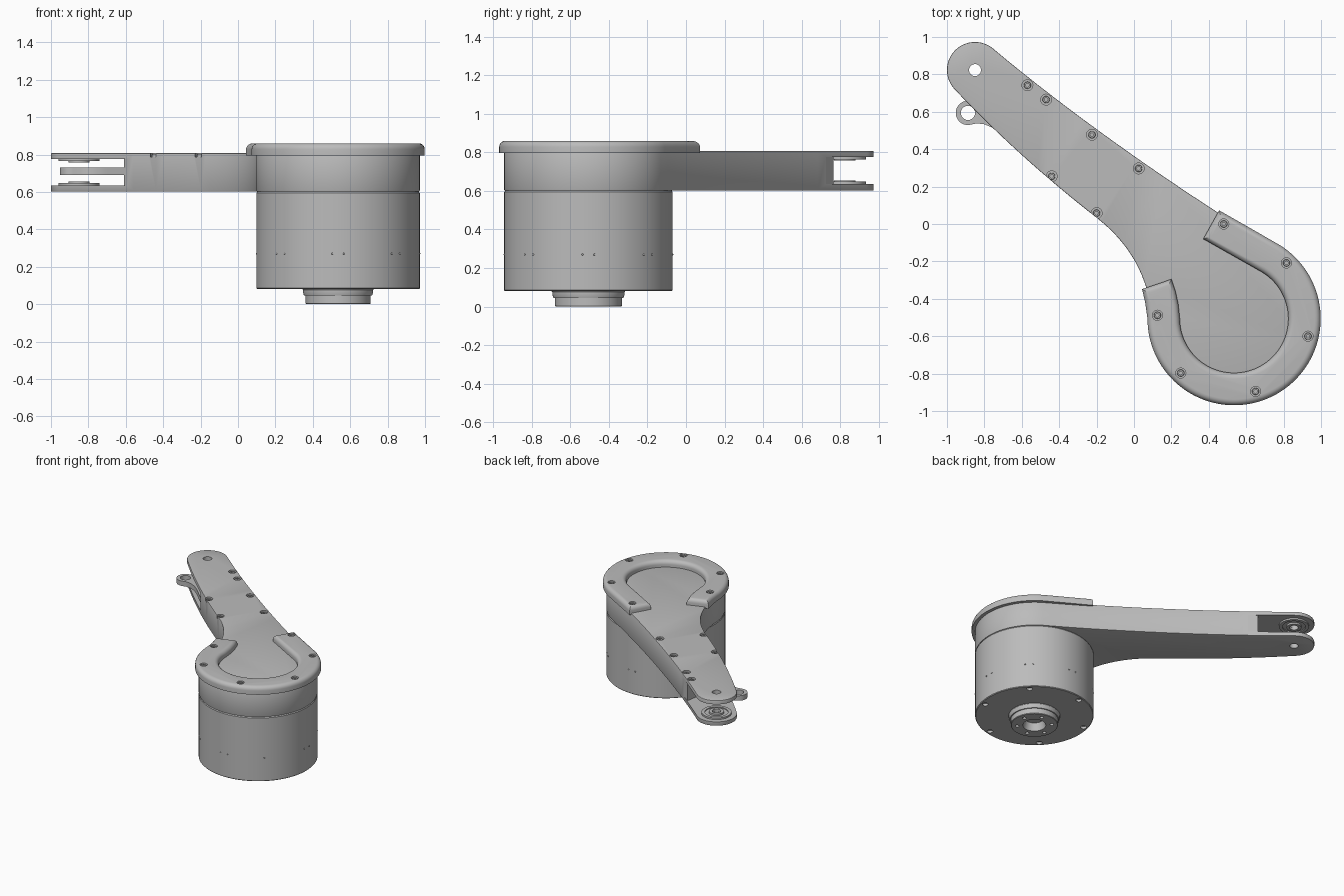
import bpy, bmesh
from math import sin, cos, radians, pi
from mathutils import Vector
from mathutils.geometry import interpolate_bezier

if "Cube" in bpy.data.objects:
    bpy.data.objects.remove(bpy.data.objects["Cube"])

grey = bpy.data.materials.new("machined grey")
grey.use_nodes = True
GREY = (0.5, 0.5, 0.5, 1)
grey.diffuse_color = GREY
grey.node_tree.nodes["Principled BSDF"].inputs["Base Color"].default_value = GREY

MOTOR = (0.535, -0.506)
TIP = (-0.85, 0.823)
LUG = (-0.888, 0.594)


def finish(bm, name):
    bmesh.ops.recalc_face_normals(bm, faces=bm.faces)
    mesh = bpy.data.meshes.new(name)
    bm.to_mesh(mesh)
    bm.free()
    mesh.materials.append(grey)
    obj = bpy.data.objects.new(name, mesh)
    bpy.context.collection.objects.link(obj)
    return obj


def activate(obj):
    bpy.ops.object.select_all(action="DESELECT")
    obj.select_set(True)
    bpy.context.view_layer.objects.active = obj


def smooth(obj):
    activate(obj)
    bpy.ops.object.shade_smooth_by_angle(angle=radians(30))
    return obj


def arc(centre, r, a0, a1, n=48):
    angles = [radians(a0 + (a1 - a0) * i / n) for i in range(n + 1)]
    return [(centre[0] + r * cos(a), centre[1] + r * sin(a)) for a in angles]


def bezier(a, b, c, d, n=20):
    # interior points only, so that neighbours supply the ends
    pts = interpolate_bezier(*[Vector((*p, 0)) for p in (a, b, c, d)], n)
    return [p.to_2d()[:] for p in pts[1:-1]]


def prism(name, outline, z0, z1, top_round=0, bottom_round=0, segments=4):
    bm = bmesh.new()
    base = bm.faces.new([bm.verts.new((x, y, z0)) for x, y in outline])
    ext = bmesh.ops.extrude_face_region(bm, geom=[base], use_keep_orig=True)
    bmesh.ops.translate(bm, vec=(0, 0, z1 - z0),
                        verts=[g for g in ext["geom"] if isinstance(g, bmesh.types.BMVert)])
    for z, amount in ((z1, top_round), (z0, bottom_round)):
        if amount:
            rim = [e for e in bm.edges if all(abs(v.co.z - z) < 1e-5 for v in e.verts)]
            bmesh.ops.bevel(bm, geom=rim, offset=amount, segments=segments,
                            affect="EDGES", profile=0.5, clamp_overlap=True)
    return finish(bm, name)


def lathe(name, profile, centre, n=64):
    bm = bmesh.new()
    verts = [bm.verts.new((centre[0] + r, centre[1], z)) for r, z in profile]
    edges = [bm.edges.new(pair) for pair in zip(verts, verts[1:])]
    bmesh.ops.spin(bm, geom=verts + edges, cent=(*centre, 0), axis=(0, 0, 1),
                   angle=2 * pi, steps=n)
    bmesh.ops.remove_doubles(bm, verts=bm.verts, dist=1e-5)
    return smooth(finish(bm, name))


def holes(centres, r, z0, z1):
    bm = bmesh.new()
    for c in centres:
        ring = [bm.verts.new((x, y, z0)) for x, y in arc(c, r, 0, 345, 23)]
        top = [bm.verts.new((v.co.x, v.co.y, z1)) for v in ring]
        bm.faces.new(ring[::-1])
        bm.faces.new(top)
        for i in range(24):
            j = (i + 1) % 24
            bm.faces.new((ring[i], ring[j], top[j], top[i]))
    return finish(bm, "hole_cutter")


def cut(obj, cutter):
    mod = obj.modifiers.new("cut", "BOOLEAN")
    mod.operation, mod.solver, mod.object = "DIFFERENCE", "EXACT", cutter
    activate(obj)
    bpy.ops.object.modifier_apply(modifier=mod.name)
    bpy.data.objects.remove(cutter)


def around(r, start, n):
    return [(MOTOR[0] + r * cos(radians(start + 360 * i / n)),
             MOTOR[1] + r * sin(radians(start + 360 * i / n))) for i in range(n)]


def screws(name, centres, z, size=1.0):
    for c in centres:
        lathe(name, [(0, z - 0.014), (0.009 * size, z - 0.014), (0.009 * size, z - 0.004),
                     (0.017 * size, z - 0.004), (0.019 * size, z - 0.007),
                     (0.019 * size, z - 0.022)], c, 20)


# Arm housing outline: round motor end, tapering to a round tip
motor_end = arc(MOTOR, 0.437, 180, 418.6, 80)
tip_end = arc(TIP, 0.15, 50, 225, 40)
waist = (-0.198, 0.032)
outline = (motor_end
           + bezier(motor_end[-1], (0.35, 0.11), (-0.28, 0.54), tip_end[0])
           + tip_end
           + bezier(tip_end[-1], (-0.71, 0.457), (-0.45, 0.228), waist) + [waist]
           + bezier(waist, (-0.03, -0.10), (0.075, -0.27), motor_end[0]))
arm = prism("arm_housing", outline, 0.602, 0.808, 0.005, 0.005, 2)

# Fork slot at the tip, pivot hole and counterbores
slot = [(-0.57, 0.33), (-0.61, 0.39), (-0.55, 0.765), (-0.49, 0.725),
        (-0.3, 1.1), (-1.2, 1.1), (-1.2, 0.3), (-0.7, 0.2)]
cut(arm, prism("slot_cutter", slot, 0.635, 0.777))
cut(arm, holes([TIP], 0.032, 0.5, 0.9))
arm_screws = [(-0.57, 0.742), (-0.47, 0.665), (-0.225, 0.477),
              (0.025, 0.297), (-0.44, 0.255), (-0.2, 0.058)]
cut(arm, holes(arm_screws, 0.029, 0.786, 0.9))
smooth(arm)
screws("arm_screw", arm_screws, 0.806)

# Bearing seats on the inner fork faces
for name, z, d in (("lower_bearing_seat", 0.635, 1), ("upper_bearing_seat", 0.777, -1)):
    lathe(name, [(0.032, z), (0.032, z + 0.02 * d), (0.055, z + 0.02 * d),
                 (0.055, z + 0.006 * d), (0.085, z + 0.006 * d),
                 (0.085, z + 0.013 * d), (0.11, z + 0.013 * d), (0.11, z)], TIP)

# Side lug reaching out of the slot
lug_outline = (arc(LUG, 0.065, 45, 275, 30)
               + [(-0.84, 0.538), (-0.80, 0.533), (-0.75, 0.512), (-0.70, 0.472),
                  (-0.57, 0.345), (-0.54, 0.55), (-0.72, 0.6)])
lug = prism("side_lug", lug_outline, 0.69, 0.73)
cut(lug, holes([LUG], 0.038, 0.6, 0.8))
smooth(lug)

# Horseshoe cover over the motor end
cover_outline = (arc(MOTOR, 0.463, 180, 418.6, 72) + [(0.455, 0.073), (0.37, -0.08)]
                 + arc(MOTOR, 0.29, 58.6, -180, 60)
                 + [(0.237, -0.43), (0.222, -0.36), (0.2, -0.295), (0.043, -0.348),
                    (0.06, -0.42)])
cover = prism("horseshoe_cover", cover_outline, 0.796, 0.86, 0.032, 0, 5)
cover_screws = [(0.48, 0.0), (0.815, -0.208), (0.93, -0.6),
                (0.65, -0.895), (0.25, -0.797), (0.125, -0.488)]
cut(cover, holes(cover_screws, 0.027, 0.838, 0.95))
smooth(cover)
screws("cover_screw", cover_screws, 0.859)

# Motor can, with rim holes underneath
can = lathe("motor_can", [(0, 0.08), (0.432, 0.08), (0.437, 0.085), (0.437, 0.594),
                          (0.43, 0.604), (0, 0.604)], MOTOR, 96)
rim_holes = around(0.4, 45, 6)
cut(can, holes(rim_holes, 0.022, 0.0, 0.1))
smooth(can)

# Output hub with a central bore and bolt circle
hub = lathe("output_hub", [(0, 0.06), (0.07, 0.06), (0.085, 0.0), (0.17, 0.0),
                           (0.174, 0.004), (0.174, 0.045), (0.182, 0.045),
                           (0.187, 0.062), (0.187, 0.075), (0.192, 0.082),
                           (0, 0.082)], MOTOR)
cut(hub, holes(around(0.128, 15, 6), 0.014, -0.1, 0.025))
smooth(hub)

# Pairs of tiny set pins round the can
for start in (-4, 4):
    for i, (x, y) in enumerate(around(0.4365, -45 + start, 8)):
        bpy.ops.mesh.primitive_uv_sphere_add(segments=10, ring_count=6, radius=0.005,
                                             location=(x, y, 0.27))
        pin = bpy.context.object
        pin.name = "set_pin"
        pin.data.materials.append(grey)
